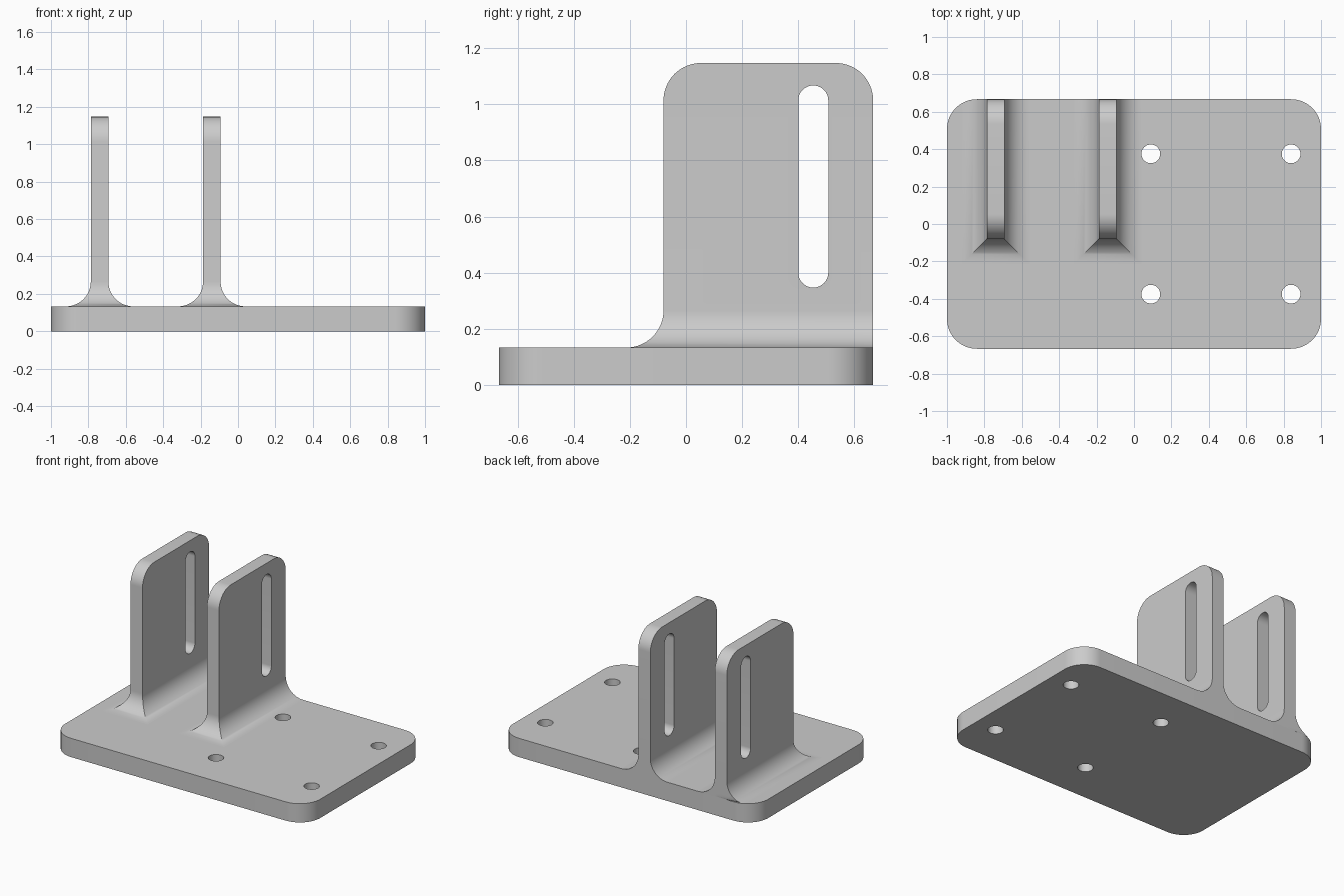
import bpy
import bmesh
from math import cos, sin, pi, sqrt
from mathutils import Matrix, Vector

cube = bpy.data.objects.get("Cube")
if cube:
    bpy.data.objects.remove(cube, do_unlink=True)

HALF_X, HALF_Y, PLATE_Z, PLATE_R = 1.0, 0.667, 0.133, 0.16
WALL_T, WALL_FRONT, WALL_TOP, FILLET = 0.094, -0.08, 1.147, 0.133
SEGMENTS = 16

grey = bpy.data.materials.new("light grey metal")
grey.use_nodes = True
COLOUR = (0.6, 0.6, 0.6, 1)
grey.diffuse_color = COLOUR
grey.node_tree.nodes["Principled BSDF"].inputs["Base Color"].default_value = COLOUR


def rounded(x0, y0, x1, y1, low_r, top_r):
    """Outline of a rectangle with rounded lower and upper corners."""
    points = []
    corners = ((x1, y1, -1, -1, top_r), (x0, y1, 1, -1, top_r),
               (x0, y0, 1, 1, low_r), (x1, y0, -1, 1, low_r))
    for i, (x, y, sx, sy, r) in enumerate(corners):
        for k in range(SEGMENTS + 1):
            a = pi / 2 * (i + k / SEGMENTS)
            p = Vector((x + sx * r + r * cos(a), y + sy * r + r * sin(a), 0))
            if not points or (p - points[-1]).length > 1e-5:
                points.append(p)
    if (points[0] - points[-1]).length < 1e-5:
        points.pop()
    return points


def extruded(outlines, thickness):
    """Flat plate with holes, centred on its own mid plane, as a bmesh."""
    curve = bpy.data.curves.new("outline", "CURVE")
    curve.dimensions = "2D"
    curve.fill_mode = "BOTH"
    curve.extrude = thickness / 2
    for points in outlines:
        spline = curve.splines.new("POLY")
        spline.points.add(len(points) - 1)
        for target, p in zip(spline.points, points):
            target.co = (p.x, p.y, 0, 1)
        spline.use_cyclic_u = True
    helper = bpy.data.objects.new("outline", curve)
    bpy.context.scene.collection.objects.link(helper)
    graph = bpy.context.evaluated_depsgraph_get()
    mesh = bpy.data.meshes.new_from_object(helper.evaluated_get(graph))
    bm = bmesh.new()
    bm.from_mesh(mesh)
    bpy.data.objects.remove(helper)
    bpy.data.curves.remove(curve)
    bpy.data.meshes.remove(mesh)
    return bm


def finish(name, bm):
    bmesh.ops.remove_doubles(bm, verts=bm.verts, dist=1e-4)
    bmesh.ops.recalc_face_normals(bm, faces=bm.faces)
    mesh = bpy.data.meshes.new(name)
    bm.to_mesh(mesh)
    bm.free()
    mesh.materials.clear()
    mesh.materials.append(grey)
    for poly in mesh.polygons:
        poly.material_index = 0
    obj = bpy.data.objects.new(name, mesh)
    bpy.context.scene.collection.objects.link(obj)
    bpy.ops.object.select_all(action="DESELECT")
    obj.select_set(True)
    bpy.context.view_layer.objects.active = obj
    bpy.ops.object.shade_smooth_by_angle(angle=pi / 6)


# Base plate with four screw holes
HOLE_R = 0.05
outlines = [rounded(-HALF_X, -HALF_Y, HALF_X, HALF_Y, PLATE_R, PLATE_R)]
for x in (0.09, 0.84):
    for y in (-0.375, 0.375):
        outlines.append(rounded(x - HOLE_R, y - HOLE_R, x + HOLE_R, y + HOLE_R,
                                HOLE_R, HOLE_R))
plate = extruded(outlines, PLATE_Z)
plate.transform(Matrix.Translation((0, 0, PLATE_Z / 2)))
finish("base_plate", plate)


def back_edge(x):
    """Depth of the plate's back edge, following its rounded corner."""
    over = max(0, abs(x) - (HALF_X - PLATE_R))
    return HALF_Y - PLATE_R + sqrt(max(0, PLATE_R ** 2 - over ** 2))


def slotted_wall(name, cx):
    # Upright with rounded top corners and a vertical slot
    foot = PLATE_Z + FILLET
    bm = extruded([rounded(WALL_FRONT, foot, HALF_Y, WALL_TOP, 0, 0.133),
                   rounded(0.4, 0.347, 0.507, 1.067, 0.0535, 0.0535)], WALL_T)
    bm.transform(Matrix(((0, 0, 1, cx), (1, 0, 0, 0), (0, 1, 0, 0), (0, 0, 0, 1))))
    hidden = [f for f in bm.faces if all(v.co.z < foot + 1e-4 for v in f.verts)]
    bmesh.ops.delete(bm, geom=hidden, context="FACES")

    # Flared foot, mitred at the front corners and flush at the back
    x0, x1 = cx - WALL_T / 2, cx + WALL_T / 2
    previous = None
    for k in range(SEGMENTS + 1):
        a = pi / 2 * k / SEGMENTS
        d, z = FILLET * (1 - cos(a)), foot - FILLET * sin(a)
        ring = [(x0 - d, WALL_FRONT - d), (x1 + d, WALL_FRONT - d),
                (x1 + d, back_edge(x1 + d)), (x1, HALF_Y),
                (x0, HALF_Y), (x0 - d, back_edge(x0 - d))]
        verts = [bm.verts.new((x, y, z)) for x, y in ring]
        if previous:
            for i in range(len(verts)):
                j = (i + 1) % len(verts)
                bm.faces.new((previous[i], verts[i], verts[j], previous[j]))
        previous = verts
    finish(name, bm)


slotted_wall("right_slotted_wall", -0.74)
slotted_wall("middle_slotted_wall", -0.14)
